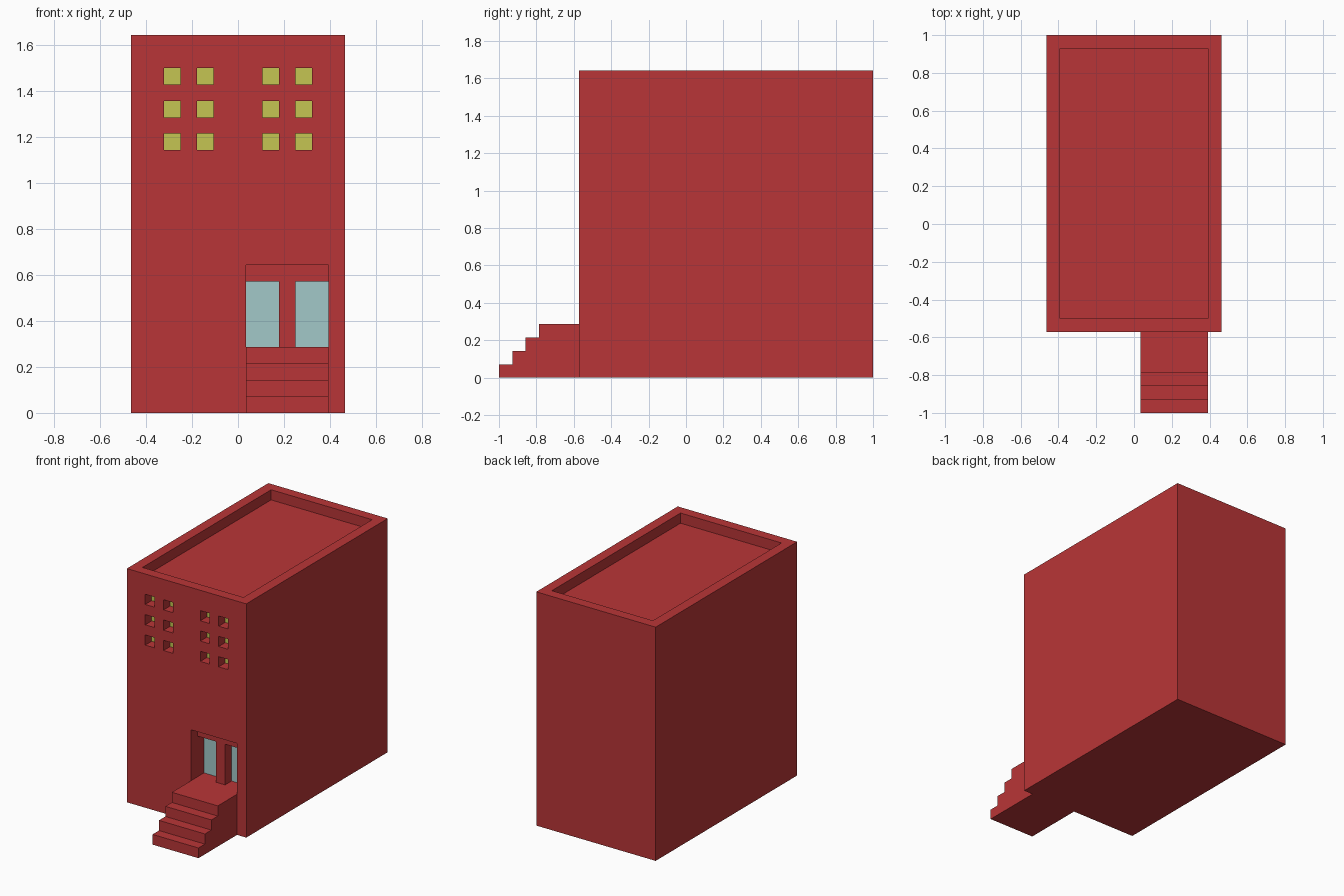
import bpy, bmesh
from mathutils import Vector

U = 1 / 14  # module size: every part sits on this grid

if "Cube" in bpy.data.objects:
    bpy.data.objects.remove(bpy.data.objects["Cube"], do_unlink=True)


def material(name, colour):
    m = bpy.data.materials.new(name)
    m.use_nodes = True
    m.diffuse_color = (*colour, 1)
    bsdf = m.node_tree.nodes["Principled BSDF"]
    bsdf.inputs["Base Color"].default_value = (*colour, 1)
    bsdf.inputs["Roughness"].default_value = 0.8
    return m


RED = material("brick red", (0.485, 0.036, 0.038))
YELLOW = material("lit window yellow", (0.56, 0.56, 0.085))
GLASS = material("pale door glass", (0.36, 0.58, 0.58))


def add_box(bm, lo, hi):
    """Box between two corners given in modules."""
    lo, hi = Vector(lo) * U, Vector(hi) * U
    verts = bmesh.ops.create_cube(bm, size=1)["verts"]
    for v in verts:
        v.co = Vector((lo[i] + (v.co[i] + 0.5) * (hi[i] - lo[i]) for i in range(3)))


def make_object(name, bm, *mats):
    bmesh.ops.recalc_face_normals(bm, faces=bm.faces)
    mesh = bpy.data.meshes.new(name)
    bm.to_mesh(mesh)
    bm.free()
    for m in mats:
        mesh.materials.append(m)
    obj = bpy.data.objects.new(name, mesh)
    bpy.context.scene.collection.objects.link(obj)
    return obj


# Building block
bm = bmesh.new()
add_box(bm, (-6.5, -8, 0), (6.5, 14, 23))
building = make_object("building", bm, RED, YELLOW, GLASS)

# Cutter: roof well, door recess and the grid of windows
bm = bmesh.new()
add_box(bm, (-5.5, -7, 22), (5.5, 13, 24))
add_box(bm, (0.5, -9, 4), (5.5, -6, 9))
for x in (-4.5, -2.5, 1.5, 3.5):
    for z in (16, 18, 20):
        add_box(bm, (x, -9, z), (x + 1, -7, z + 1))
cutter = make_object("opening_cutter", bm, RED)
cutter.hide_render = True

# Cut the openings and keep the result as the building mesh
mod = building.modifiers.new("openings", "BOOLEAN")
mod.operation = "DIFFERENCE"
mod.solver = "EXACT"
mod.object = cutter
bpy.context.view_layer.update()
graph = bpy.context.evaluated_depsgraph_get()
cut_mesh = bpy.data.meshes.new_from_object(building.evaluated_get(graph))
building.modifiers.clear()
building.data = cut_mesh
bpy.data.objects.remove(cutter, do_unlink=True)

# Colour the backs of the recesses by their depth
cut_mesh.materials.clear()
for m in (RED, YELLOW, GLASS):
    cut_mesh.materials.append(m)
for face in cut_mesh.polygons:
    depth = face.center.y / U
    face.material_index = 0
    if face.normal.y < -0.9 and -7.5 < depth < -5.5:
        face.material_index = 1 if depth < -6.5 else 2

# Door frame: lintel over the glass and a post between the panes
bm = bmesh.new()
add_box(bm, (0.5, -7, 8), (5.5, -6, 9))
make_object("door_lintel", bm, RED)
bm = bmesh.new()
add_box(bm, (2.5, -7, 4), (3.5, -6, 8))
make_object("door_post", bm, RED)

# Front stairs: stepped side profile extruded across the width
profile = [(-8, 0), (-14, 0)]
for i in range(4):
    profile.append((-14 + i, i + 1))
    profile.append((-13 + i if i < 3 else -8, i + 1))
bm = bmesh.new()
side = bm.faces.new([bm.verts.new((0.5 * U, y * U, z * U)) for y, z in profile])
moved = bmesh.ops.extrude_face_region(bm, geom=[side])["geom"]
bmesh.ops.translate(bm, vec=(5 * U, 0, 0),
                    verts=[g for g in moved if isinstance(g, bmesh.types.BMVert)])
make_object("front_stairs", bm, RED)
